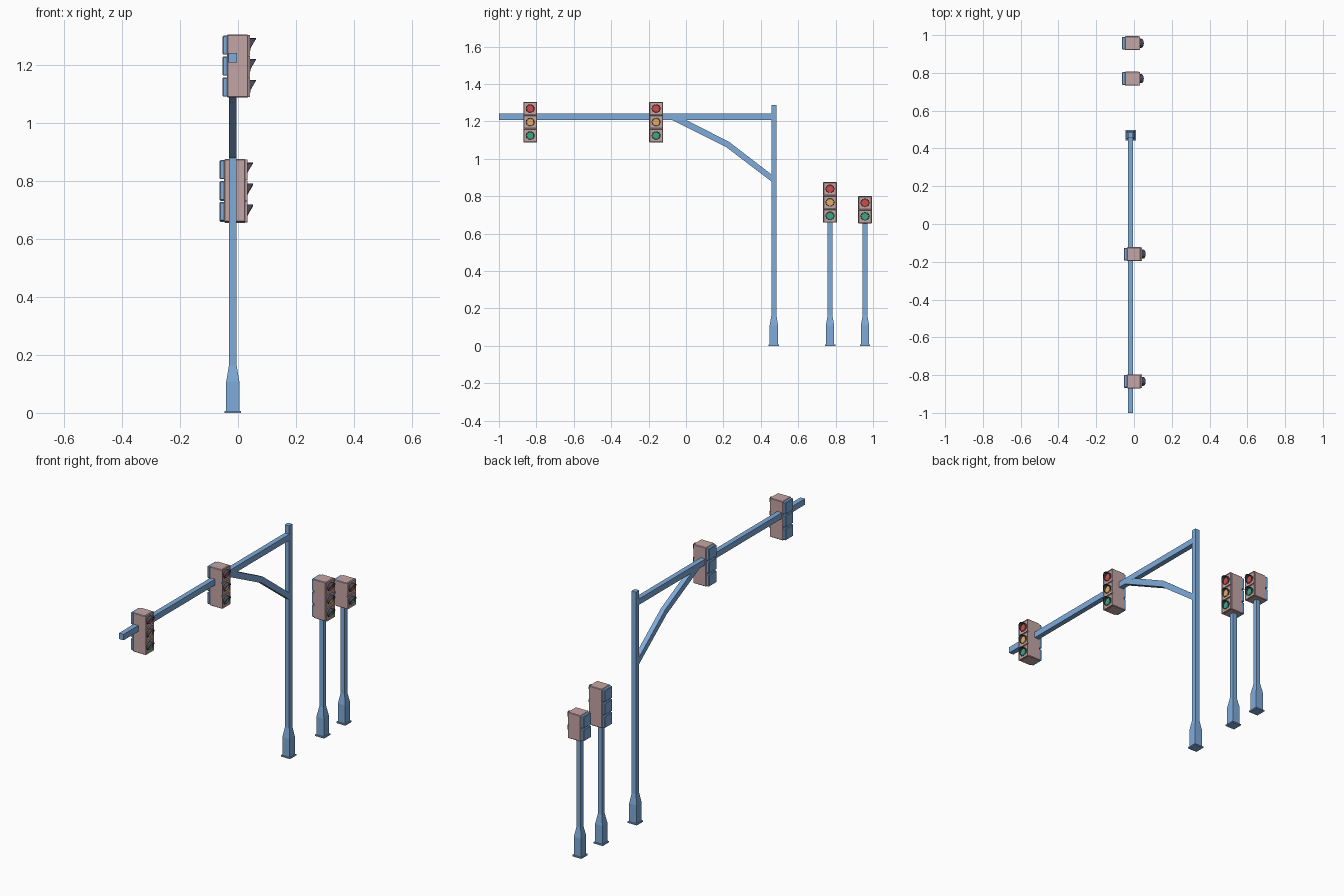
import bpy, bmesh
from math import sin, cos, radians
from mathutils import Matrix, Vector

if "Cube" in bpy.data.objects:
    bpy.data.objects.remove(bpy.data.objects["Cube"])

PX = -0.018      # shared x centre of the poles and the arm
CELL = 0.0722    # height of one lamp section


def material(name, rgb):
    m = bpy.data.materials.new(name)
    m.diffuse_color = (*rgb, 1)
    m.use_nodes = True
    m.node_tree.nodes["Principled BSDF"].inputs["Base Color"].default_value = m.diffuse_color
    return m


STEEL = material("blue_steel", (0.21, 0.41, 0.70))
CASE = material("pink_housing", (0.56, 0.38, 0.38))
DARK = material("dark_visor", (0.06, 0.06, 0.09))
RED = material("red_lens", (0.65, 0.07, 0.07))
AMBER = material("amber_lens", (0.75, 0.42, 0.13))
GREEN = material("green_lens", (0.05, 0.38, 0.24))


def finish(bm, name, mat):
    bmesh.ops.recalc_face_normals(bm, faces=bm.faces)
    me = bpy.data.meshes.new(name)
    bm.to_mesh(me)
    bm.free()
    me.materials.append(mat)
    ob = bpy.data.objects.new(name, me)
    bpy.context.collection.objects.link(ob)
    return ob


def box(name, lo, hi, mat, bevel=0.0, recess=None):
    bm = bmesh.new()
    lo, hi = Vector(lo), Vector(hi)
    bmesh.ops.create_cube(bm, size=1, matrix=Matrix.Translation((lo + hi) / 2)
                          @ Matrix.Diagonal((*(hi - lo), 1)))
    if bevel:
        bmesh.ops.bevel(bm, geom=bm.edges[:], offset=bevel, segments=1, affect='EDGES')
    if recess:
        front = max(bm.faces, key=lambda f: f.calc_center_median().x)
        bmesh.ops.inset_individual(bm, faces=[front], thickness=recess)
        bmesh.ops.translate(bm, verts=front.verts[:], vec=(-recess, 0, 0))
    return finish(bm, name, mat)


def pole(name, y, top, half):
    # square rings stacked from the foot flange up to the shaft
    rings = [(0.028, 0), (0.028, 0.007), (0.0225, 0.007), (0.0225, 0.108),
             (half, 0.163), (half, top)]
    bm = bmesh.new()
    loops = [[bm.verts.new((PX + sx * r, y + sy * r, z))
              for sx, sy in ((-1, -1), (1, -1), (1, 1), (-1, 1))] for r, z in rings]
    for a, b in zip(loops, loops[1:]):
        for i in range(4):
            j = (i + 1) % 4
            bm.faces.new((a[i], a[j], b[j], b[i]))
    bm.faces.new(loops[0])
    bm.faces.new(loops[-1])
    return finish(bm, name, STEEL)


def lens(name, x, y, z, mat):
    bm = bmesh.new()
    m = Matrix.Translation((x, y, z)) @ Matrix.Rotation(radians(90), 4, 'Y')
    bmesh.ops.create_cone(bm, cap_ends=True, segments=16, radius1=0.021,
                          radius2=0.019, depth=0.006, matrix=m)
    return finish(bm, name, mat)


def visor(name, x, y, z):
    # hood open below, reaching furthest out at the top
    bm = bmesh.new()
    rows = []
    for i in range(13):
        a = radians(-50 + i * 280 / 12)
        tip = 0.012 + 0.013 * max(-0.7, sin(a))
        rows.append([bm.verts.new((x + dx, y + r * cos(a), z + r * sin(a)))
                     for r, dx in ((0.024, 0), (0.024, tip), (0.0215, tip), (0.0215, 0))])
    for a, b in zip(rows, rows[1:]):
        for i in range(4):
            j = (i + 1) % 4
            bm.faces.new((a[i], a[j], b[j], b[i]))
    bm.faces.new(rows[0])
    bm.faces.new(rows[-1])
    return finish(bm, name, DARK)


def signal(name, y, bottom, dx, lamps):
    top = bottom + CELL * len(lamps)
    box(name + "_housing", (dx - 0.038, y - 0.037, bottom),
        (dx + 0.036, y + 0.037, top), CASE, bevel=0.003)
    for i, mat in enumerate(lamps):
        z0 = top - CELL * (i + 1)
        zc = z0 + CELL / 2
        tag = f"{name}_{i + 1}"
        # back door, recessed front frame, lens and hood of each section
        box(tag + "_back_door", (dx - 0.053, y - 0.034, z0 + 0.003),
            (dx - 0.034, y + 0.034, z0 + CELL - 0.003), STEEL, bevel=0.003)
        box(tag + "_front_frame", (dx + 0.032, y - 0.036, z0 + 0.001),
            (dx + 0.042, y + 0.036, z0 + CELL - 0.001), CASE, recess=0.004)
        lens(tag + "_lens", dx + 0.040, y, zc, mat)
        visor(tag + "_visor", dx + 0.037, y, zc)


# poles
pole("main_pole", 0.47, 1.288, 0.0135)
pole("tall_signal_pole", 0.77, 0.67, 0.0125)
pole("short_signal_pole", 0.957, 0.67, 0.0125)

# overhead arm
box("overhead_arm", (PX - 0.014, -1.0, 1.208), (PX + 0.014, 0.47, 1.241), STEEL)

# bent brace under the arm
bm = bmesh.new()
outline = [(-0.085, 1.212), (-0.01, 1.212), (0.228, 1.092),
           (0.465, 0.91), (0.465, 0.872), (0.215, 1.062)]
face = bm.faces.new([bm.verts.new((PX - 0.0135, y, z)) for y, z in outline])
ext = bmesh.ops.extrude_face_region(bm, geom=[face])
bmesh.ops.translate(bm, vec=(0.027, 0, 0),
                    verts=[g for g in ext['geom'] if isinstance(g, bmesh.types.BMVert)])
bmesh.ops.triangulate(bm, faces=[f for f in bm.faces if len(f.verts) > 4])
finish(bm, "arm_brace", STEEL)

# signal heads
signal("outer_arm_signal", -0.833, 1.087, 0.0, (RED, AMBER, GREEN))
signal("inner_arm_signal", -0.16, 1.087, 0.0, (RED, AMBER, GREEN))
signal("tall_pole_signal", 0.77, 0.658, -0.010, (RED, AMBER, GREEN))
signal("short_pole_signal", 0.957, 0.655, -0.010, (RED, GREEN))
